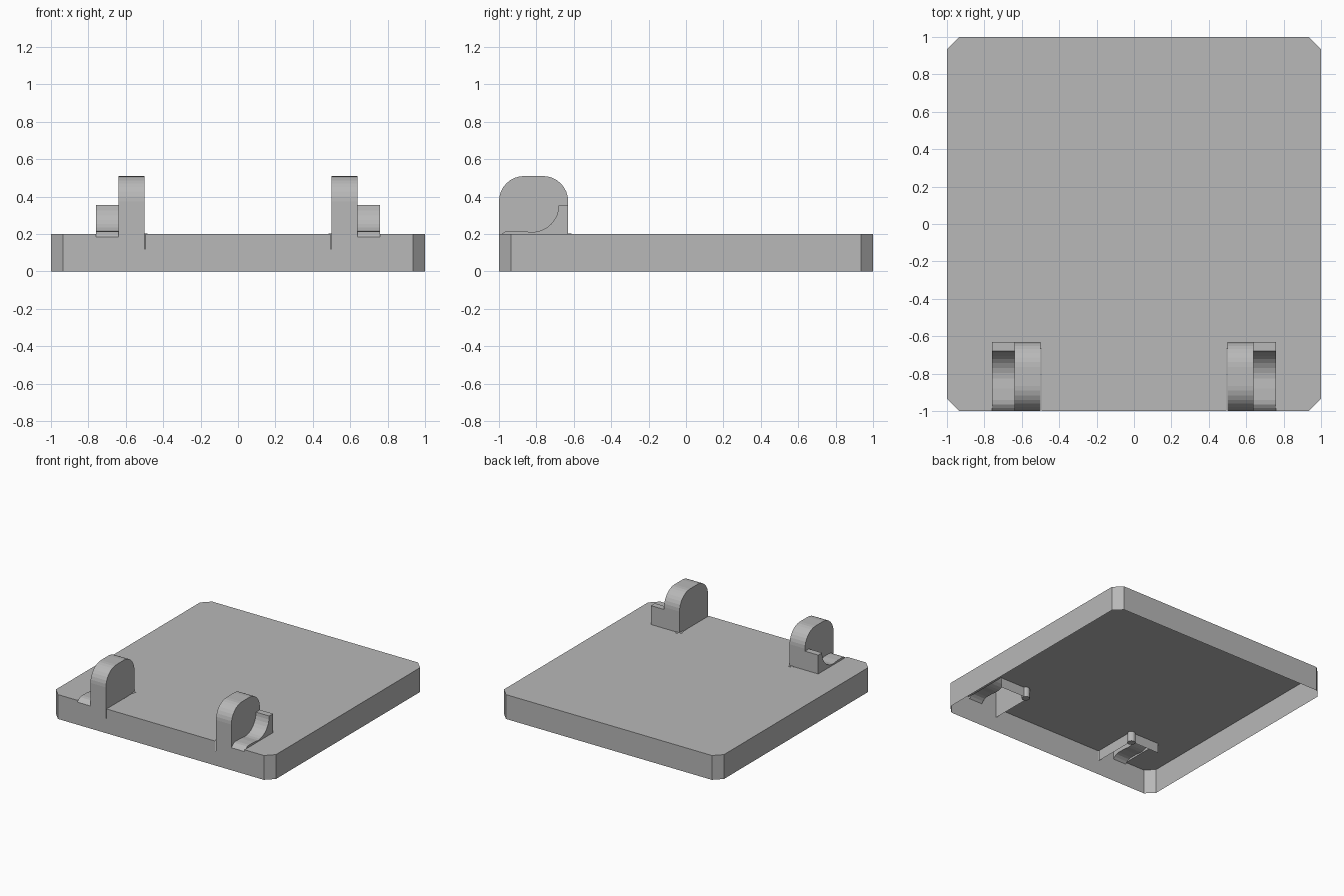
import bpy
import bmesh
from math import sin, cos, pi

if "Cube" in bpy.data.objects:
    bpy.data.objects.remove(bpy.data.objects["Cube"])

grey = bpy.data.materials.new("plain_grey")
grey.use_nodes = True
grey.diffuse_color = (0.48, 0.48, 0.48, 1)
grey.node_tree.nodes["Principled BSDF"].inputs["Base Color"].default_value = grey.diffuse_color

# Shared dimensions
TOP, CUT = 0.2, 0.12              # deck height, lower end of the slits
FRONT, BACK = -1.0, -0.63         # depth range of the clips
SLIT, INNER, MID, OUTER = 0.494, 0.5, 0.64, 0.76
LIP, SEAT = 0.185, 0.355          # lowest and highest points of the saddle
EDGE = 0.935                      # where the corner chamfers begin


def make_object(name, faces):
    """Build a thin shell from a list of polygons."""
    bm = bmesh.new()
    for pts in faces:
        bm.faces.new([bm.verts.new(p) for p in pts])
    bmesh.ops.remove_doubles(bm, verts=bm.verts, dist=0.0005)
    bmesh.ops.recalc_face_normals(bm, faces=bm.faces)
    mesh = bpy.data.meshes.new(name)
    bm.to_mesh(mesh)
    bm.free()
    mesh.materials.append(grey)
    obj = bpy.data.objects.new(name, mesh)
    bpy.context.collection.objects.link(obj)
    return obj


def arc(cy, cz, r, start, end, steps=8):
    angles = [start + (end - start) * i / steps for i in range(steps + 1)]
    return [(cy + r * cos(a), cz + r * sin(a)) for a in angles]


def strip(profile, x0, x1):
    """Sweep a side profile across x."""
    return [[(x0, *a), (x1, *a), (x1, *b), (x0, *b)]
            for a, b in zip(profile, profile[1:])]


def symmetric(half):
    return half + [(-x, v) for x, v in reversed(half)]


# Base: hollow tray with chamfered corners and notches for the clips
deck = symmetric([(SLIT, FRONT), (SLIT, BACK), (OUTER, BACK), (OUTER, FRONT),
                  (EDGE, FRONT), (1, -EDGE), (1, EDGE), (EDGE, 1)])
front = symmetric([(SLIT, TOP), (SLIT, CUT), (INNER, CUT), (INNER, TOP),
                   (MID, TOP), (MID, LIP), (OUTER, LIP), (OUTER, TOP),
                   (EDGE, TOP), (EDGE, 0)])
rim = symmetric([(EDGE, FRONT), (1, -EDGE), (1, EDGE), (EDGE, 1)])
walls = [[(*a, 0), (*b, 0), (*b, TOP), (*a, TOP)] for a, b in zip(rim, rim[1:])]
make_object("base_tray", [[(x, y, TOP) for x, y in deck],
                          [(x, FRONT, z) for x, z in front]] + walls)

# Side profiles of the clip: rounded arch and curved saddle
R = 0.135
arch = ([(FRONT, TOP)] + arc(FRONT + R, 0.375, R, pi, pi / 2)
        + arc(BACK - R, 0.375, R, pi / 2, 0) + [(BACK, SEAT)])
saddle = ([(FRONT, LIP), (-0.985, TOP), (-0.965, 0.213), (-0.94, 0.217), (-0.88, 0.216)]
          + arc(-0.825, SEAT, 0.145, -pi / 2, 0) + [(BACK, SEAT)])
tail = [(BACK, CUT)]

for side, s in (("left", 1), ("right", -1)):
    def plate(x, pts):
        return [(x, y, z) for y, z in pts]

    # Clip: hollow arch beside a lower saddle
    faces = strip(arch + tail, s * INNER, s * MID)
    faces += strip(saddle + tail, s * MID, s * OUTER)
    faces.append(plate(s * INNER, arch + tail + [(FRONT, CUT)]))
    faces.append(plate(s * MID, arch + saddle[-2::-1]))
    faces.append(plate(s * OUTER, saddle[1:] + [(BACK, TOP)]))
    make_object(side + "_clip", faces)

    # Round relief at the inner end of the slit
    bpy.ops.mesh.primitive_cylinder_add(
        vertices=20, radius=0.03, depth=TOP - CUT + 0.002,
        location=(s * 0.513, BACK - 0.012, (TOP + CUT) / 2 + 0.001))
    relief = bpy.context.object
    relief.name = side + "_slit_relief"
    relief.data.materials.append(grey)
